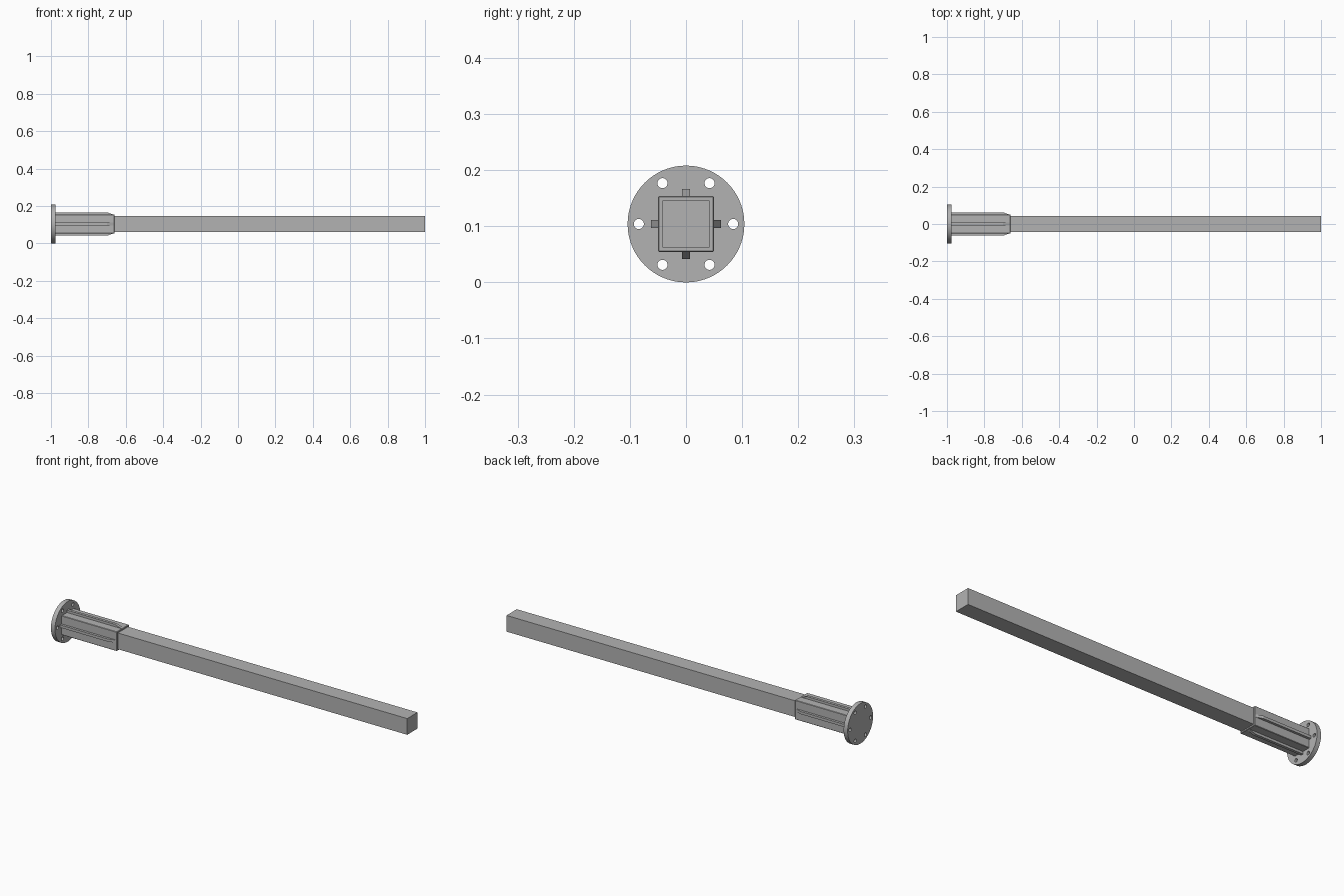
import bpy, bmesh, math
from mathutils import Matrix, Vector

cube = bpy.data.objects.get("Cube")
if cube:
    bpy.data.objects.remove(cube)

AXIS_Z = 0.104

steel = bpy.data.materials.new("grey steel")
steel.use_nodes = True
grey = (0.45, 0.45, 0.45, 1)
steel.diffuse_color = grey
steel.node_tree.nodes["Principled BSDF"].inputs["Base Color"].default_value = grey


def add_object(name, bm):
    bmesh.ops.recalc_face_normals(bm, faces=bm.faces)
    mesh = bpy.data.meshes.new(name)
    bm.to_mesh(mesh)
    bm.free()
    mesh.materials.append(steel)
    obj = bpy.data.objects.new(name, mesh)
    bpy.context.collection.objects.link(obj)
    obj.location.z = AXIS_Z
    return obj


def square_bar(name, x0, x1, half):
    bm = bmesh.new()
    size = Matrix.Diagonal((x1 - x0, 2 * half, 2 * half, 1))
    bmesh.ops.create_cube(bm, size=1, matrix=Matrix.Translation(((x0 + x1) / 2, 0, 0)) @ size)
    return add_object(name, bm)


def disc(bm, radius, x0, x1, sides, y=0, z=0):
    turn = Matrix.Rotation(math.pi / 2, 4, "Y")
    place = Matrix.Translation(((x0 + x1) / 2, y, z)) @ turn
    bmesh.ops.create_cone(bm, cap_ends=True, segments=sides, radius1=radius,
                          radius2=radius, depth=x1 - x0, matrix=place)


# Round mounting flange with six bolt holes
bm = bmesh.new()
disc(bm, 0.104, -1.0, -0.977, 96)
flange = add_object("mounting_flange", bm)

bm = bmesh.new()
for i in range(6):
    a = i * math.pi / 3
    disc(bm, 0.009, -1.05, -0.93, 32, 0.084 * math.cos(a), 0.084 * math.sin(a))
cutter = add_object("bolt_hole_cutter", bm)
cutter.hide_render = True
cutter.hide_set(True)
cutter.display_type = "WIRE"
holes = flange.modifiers.new("bolt holes", "BOOLEAN")
holes.operation = "DIFFERENCE"
holes.solver = "EXACT"
holes.object = cutter

# Apply the holes, then remove the cutter
bpy.context.view_layer.objects.active = flange
flange.select_set(True)
bpy.ops.object.modifier_apply(modifier=holes.name)
bpy.data.objects.remove(cutter)
bpy.ops.object.shade_smooth_by_angle(angle=math.radians(30))

# Square socket and the long bar held in it
socket = square_bar("socket_sleeve", -0.978, -0.66, 0.05)
edge = socket.modifiers.new("softened edges", "BEVEL")
edge.width = 0.002
edge.segments = 1
square_bar("long_bar", -0.977, 1.0, 0.042)

# Four stiffening ribs with sloped ends
profile = [(-0.978, 0.045), (-0.978, 0.0625), (-0.70, 0.0625), (-0.665, 0.05), (-0.665, 0.045)]
for i, side in enumerate(("top", "front", "bottom", "back")):
    bm = bmesh.new()
    face = bm.faces.new([bm.verts.new((x, -0.007, r)) for x, r in profile])
    grown = bmesh.ops.extrude_face_region(bm, geom=[face])
    new_verts = [g for g in grown["geom"] if isinstance(g, bmesh.types.BMVert)]
    bmesh.ops.translate(bm, verts=new_verts, vec=Vector((0, 0.014, 0)))
    bmesh.ops.rotate(bm, verts=bm.verts, matrix=Matrix.Rotation(i * math.pi / 2, 3, "X"))
    add_object(side + "_rib", bm)
